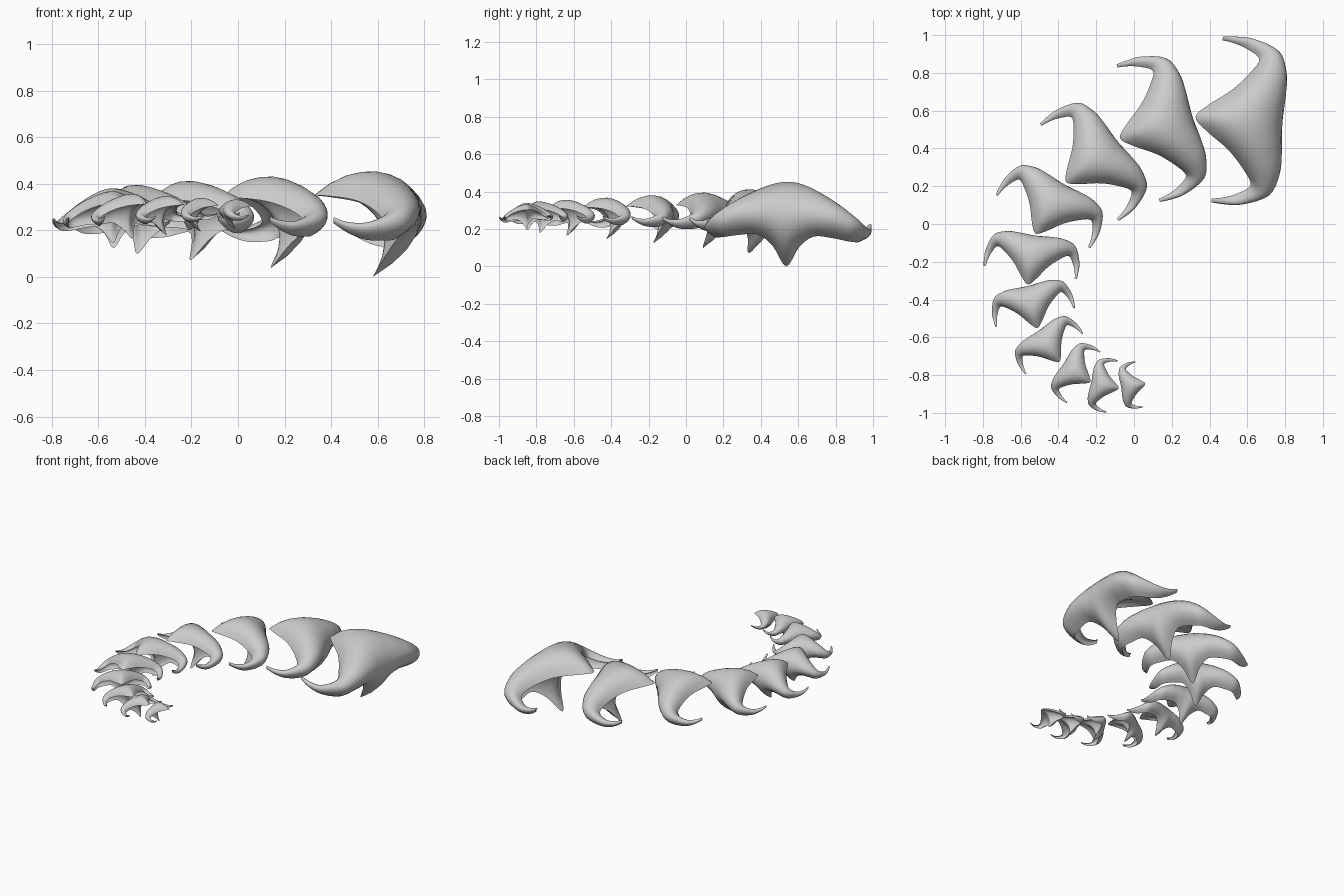
import bpy, bmesh
from math import radians
from mathutils import Vector, Matrix

if "Cube" in bpy.data.objects:
    bpy.data.objects.remove(bpy.data.objects["Cube"])

# Stations from the middle of one plate to its wing tip.
# Each is a Bezier section: top edge, upper bulge, back bulge, lower edge
HALF = [
    [(-.125, 0, .35), (.19, 0, .635), (.59, 0, .27), (.13, 0, .0)],
    [(-.06, .07, .345), (.18, .07, .61), (.54, .07, .27), (.20, .07, .105)],
    [(.06, .16, .325), (.19, .16, .54), (.50, .16, .28), (.25, .15, .165)],
    [(.15, .26, .28), (.23, .28, .44), (.47, .28, .27), (.25, .25, .16)],
    [(.19, .335, .23), (.24, .39, .335), (.37, .41, .22), (.23, .34, .145)],
    [(.12, .385, .20), (.15, .43, .255), (.17, .48, .19), (.13, .39, .145)],
    [(.05, .41, .21), (.05, .43, .24), (.06, .475, .20), (.05, .415, .175)],
    [(-.01, .42, .235), (-.01, .435, .25), (-.01, .45, .235), (-.01, .43, .215)],
]
FIXED_Z = .285
half = [[Vector(p) for p in s] for s in HALF]
mirror = [[Vector((p.x, -p.y, p.z)) for p in s] for s in half[:0:-1]]
stations = mirror + half


def catmull(a, b, c, d, t):
    return .5 * (2 * b + (c - a) * t + (2 * a - 5 * b + 4 * c - d) * t * t
                 + (3 * b - a - 3 * c + d) * t ** 3)


def bezier(p, t):
    s = 1 - t
    return p[0] * s**3 + p[1] * 3 * s * s * t + p[2] * 3 * s * t * t + p[3] * t**3


# Crescent ring: curved outer skin, flatter inner skin, sharp edges
def ring(p, n=14):
    mid = (p[0] + p[3]) / 2
    inner = [p[0], p[1].lerp(mid, .55), p[2].lerp(mid, .55), p[3]]
    return ([bezier(p, i / n) for i in range(n + 1)]
            + [bezier(inner, i / n) for i in range(n - 1, 0, -1)])


def plate_mesh(sub=4):
    rings, last = [], len(stations) - 1
    for i in range(last):
        quad = [stations[max(0, min(last, i + k))] for k in (-1, 0, 1, 2)]
        for j in range(sub):
            rings.append(ring([catmull(*c, j / sub) for c in zip(*quad)]))
    rings.append(ring(stations[-1]))
    bm = bmesh.new()
    rows = [[bm.verts.new((v.x, v.y, v.z - FIXED_Z)) for v in r] for r in rings]
    for a, b in zip(rows, rows[1:]):
        for k in range(len(a)):
            m = (k + 1) % len(a)
            bm.faces.new((a[k], a[m], b[m], b[k]))
    bm.faces.new(rows[0])
    bm.faces.new(rows[-1])
    bmesh.ops.recalc_face_normals(bm, faces=bm.faces)
    me = bpy.data.meshes.new("plate")
    bm.to_mesh(me)
    bm.free()
    return me


# Ten plates turning and shrinking along a spiral
CENTRES = [(.45, .555), (.03, .485), (-.285, .28), (-.48, .02), (-.55, -.25),
           (-.525, -.49), (-.425, -.685), (-.27, -.81), (-.12, -.86), (.025, -.85)]
for k, (x, y) in enumerate(CENTRES):
    ob = bpy.data.objects.new(f"tail_plate_{k + 1}", plate_mesh())
    bpy.context.collection.objects.link(ob)
    ob.matrix_world = (Matrix.Translation((x, y, FIXED_Z))
                       @ Matrix.Rotation(radians(-4 + 21.5 * k), 4, 'Z')
                       @ Matrix.Rotation(radians(-2), 4, 'X')
                       @ Matrix.Scale(.868 ** k, 4))
    bpy.ops.object.select_all(action='DESELECT')
    ob.select_set(True)
    bpy.context.view_layer.objects.active = ob
    bpy.ops.object.shade_smooth_by_angle(angle=radians(40))
